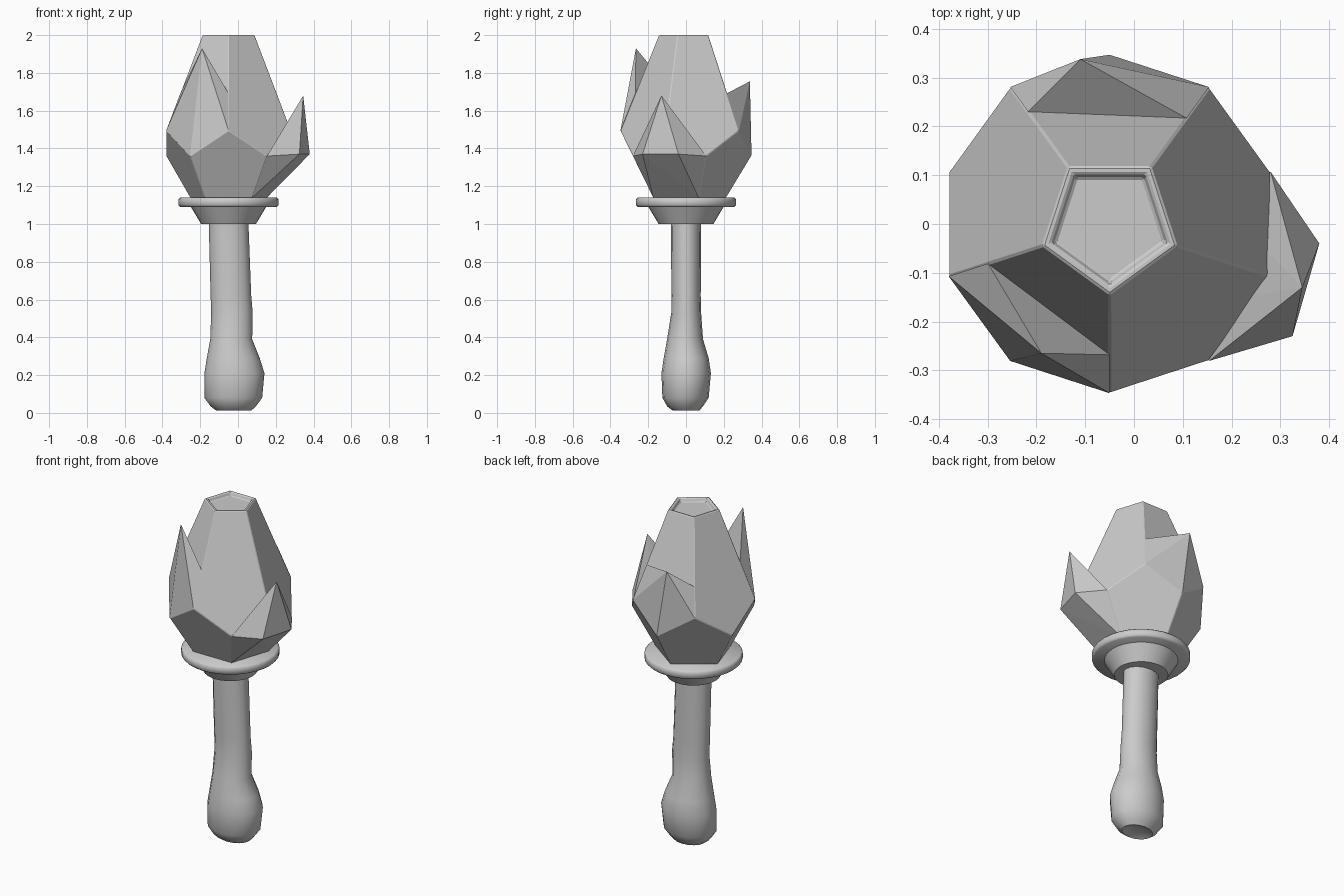
import bpy, bmesh
from math import cos, sin, pi, radians
from mathutils import Vector

if "Cube" in bpy.data.objects:
    bpy.data.objects.remove(bpy.data.objects["Cube"])

CX = -0.05  # axis of the handle and bud


def finish(name, bm, smooth=None):
    bmesh.ops.recalc_face_normals(bm, faces=bm.faces)
    mesh = bpy.data.meshes.new(name)
    bm.to_mesh(mesh)
    bm.free()
    obj = bpy.data.objects.new(name, mesh)
    bpy.context.collection.objects.link(obj)
    if smooth:
        bpy.ops.object.select_all(action='DESELECT')
        bpy.context.view_layer.objects.active = obj
        obj.select_set(True)
        bpy.ops.object.shade_smooth_by_angle(angle=radians(smooth))
    return obj


def loft(name, sections, sides, smooth):
    """Skin elliptical sections given as (z, x0, x1, y0, y1)."""
    bm = bmesh.new()
    rings = []
    for z, x0, x1, y0, y1 in sections:
        rings.append([bm.verts.new(((x0 + x1) / 2 + (x1 - x0) / 2 * cos(2 * pi * i / sides),
                                    (y0 + y1) / 2 + (y1 - y0) / 2 * sin(2 * pi * i / sides), z))
                      for i in range(sides)])
    for a, b in zip(rings, rings[1:]):
        for i in range(sides):
            j = (i + 1) % sides
            bm.faces.new((a[i], a[j], b[j], b[i]))
    bm.faces.new(rings[0])
    bm.faces.new(rings[-1])
    return finish(name, bm, smooth)


def pentagon(r, z, phase):
    return [Vector((CX + r * cos(radians(phase + 72 * i)), r * sin(radians(phase + 72 * i)), z))
            for i in range(5)]


def hull(name, points):
    bm = bmesh.new()
    for p in points:
        bm.verts.new(p)
    bmesh.ops.convex_hull(bm, input=bm.verts)
    return finish(name, bm)


# Handle: flattened grip swelling to a rounded pommel
loft("handle", [
    (0.025, -0.08, 0.03, -0.04, 0.04),
    (0.012, -0.115, 0.07, -0.07, 0.07),
    (0.035, -0.145, 0.095, -0.10, 0.09),
    (0.08, -0.178, 0.128, -0.125, 0.12),
    (0.21, -0.178, 0.14, -0.13, 0.132),
    (0.29, -0.165, 0.115, -0.118, 0.12),
    (0.39, -0.147, 0.075, -0.10, 0.09),
    (0.53, -0.142, 0.078, -0.078, 0.08),
    (0.62, -0.145, 0.07, -0.077, 0.078),
    (1.01, -0.155, 0.055, -0.08, 0.08)], 16, 45)


def circle_sections(profile):
    return [(z, CX - r, CX + r, -r, r) for r, z in profile]


# Collar cone and round guard plate
loft("collar", circle_sections([(0.135, 1.0), (0.145, 1.0), (0.205, 1.1)]), 32, 30)
loft("guard_plate", circle_sections([(0.255, 1.09), (0.265, 1.1), (0.265, 1.13), (0.255, 1.14)]), 32, 50)

# Bud: stretched dodecahedron with a recessed top
top = pentagon(0.145, 2.0, 54)
upper = pentagon(0.347, 1.495, 54)
lower = pentagon(0.347, 1.36, 90)
base = pentagon(0.214, 1.14, 90)
bm = bmesh.new()
t, u, l, b = [[bm.verts.new(p) for p in ring] for ring in (top, upper, lower, base)]
for i in range(5):
    j = (i + 1) % 5
    bm.faces.new((t[i], t[j], u[j], l[i], u[i]))
    bm.faces.new((b[i], b[j], l[j], u[j], l[i]))
bm.faces.new(b)
cap = bm.faces.new(t)
bmesh.ops.recalc_face_normals(bm, faces=bm.faces)
bmesh.ops.inset_region(bm, faces=[cap], thickness=0.018)
bmesh.ops.inset_region(bm, faces=[cap], thickness=0.010, depth=-0.02)
bud = finish("bud", bm)
bevel = bud.modifiers.new("edge_bevel", 'BEVEL')
bevel.width = 0.004
bevel.segments = 1

# Pointed shards growing out of three sides of the bud
hull("front_left_shard", [upper[2], lower[2], upper[3], top[2].lerp(upper[2], 0.58),
                          top[3].lerp(upper[3], 0.61), (-0.19, -0.265, 1.93)])
hull("back_shard", [upper[0], lower[0], upper[1], top[0].lerp(upper[0], 0.61),
                    top[1].lerp(upper[1], 0.69), (-0.11, 0.338, 1.755)])
hull("right_shard", [lower[3], lower[4], base[3], base[4], (0.325, -0.23, 1.37),
                     (0.38, -0.04, 1.37), (0.345, -0.13, 1.68)])
